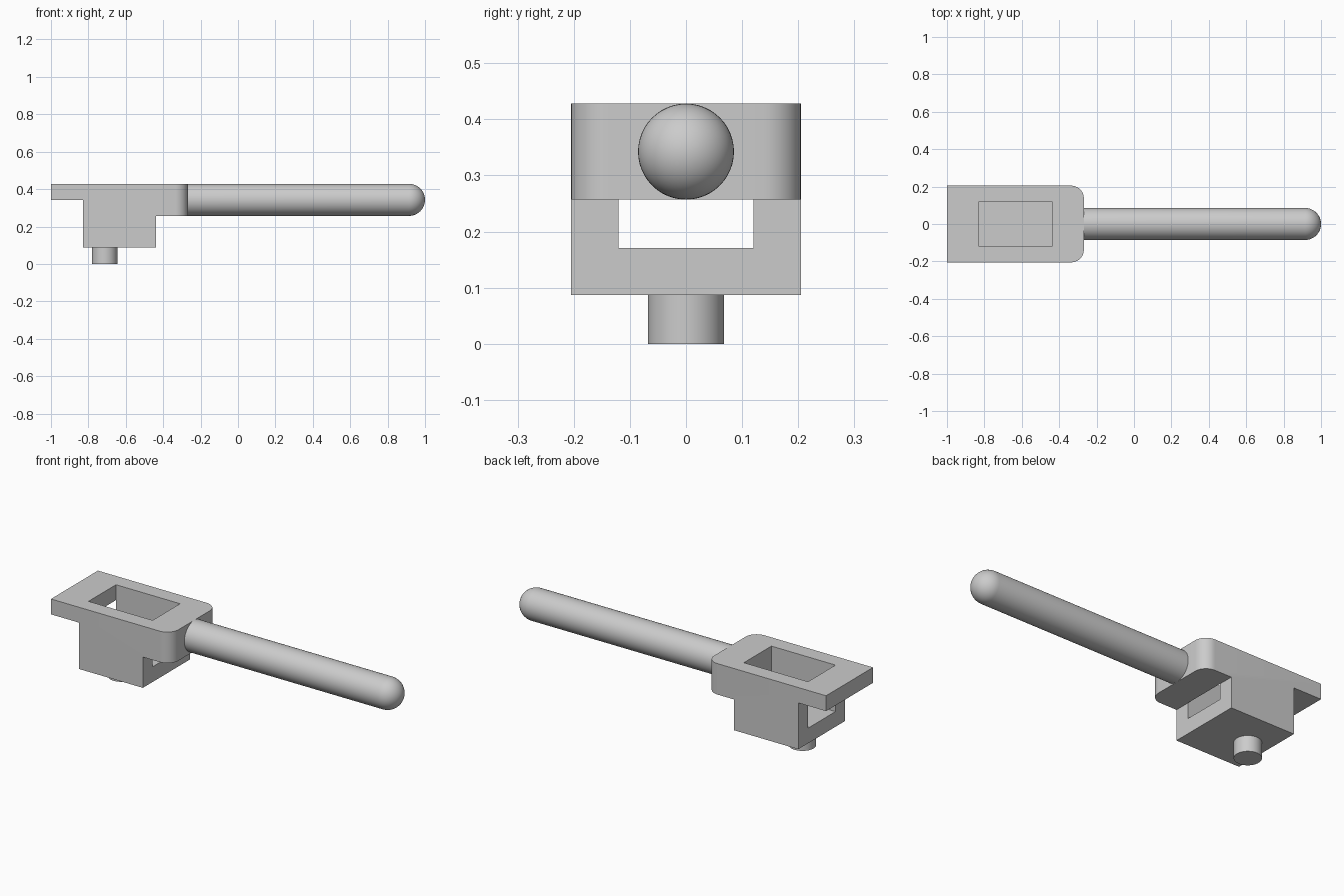
import bpy, bmesh, math
from mathutils import Matrix

if "Cube" in bpy.data.objects:
    bpy.data.objects.remove(bpy.data.objects["Cube"], do_unlink=True)

grey = bpy.data.materials.new("plain_grey")
grey.use_nodes = True
GREY = (0.6, 0.6, 0.6, 1)
grey.diffuse_color = GREY
grey.node_tree.nodes["Principled BSDF"].inputs["Base Color"].default_value = GREY

# Shared dimensions
TOP, STEP, LEDGE, FLOOR, BASE = 0.428, 0.343, 0.257, 0.171, 0.087
REAR, BODY_A, BODY_B, NOSE = -1.0, -0.83, -0.438, -0.268
HALF = 0.205
ROD_R = 0.0855


def make_object(name, bm):
    bmesh.ops.recalc_face_normals(bm, faces=bm.faces)
    mesh = bpy.data.meshes.new(name)
    bm.to_mesh(mesh)
    bm.free()
    mesh.materials.append(grey)
    obj = bpy.data.objects.new(name, mesh)
    bpy.context.collection.objects.link(obj)
    return obj


def smooth(obj):
    bpy.ops.object.select_all(action="DESELECT")
    obj.select_set(True)
    bpy.context.view_layer.objects.active = obj
    bpy.ops.object.shade_smooth_by_angle(angle=math.radians(35))


def extrude_profile(points, half):
    """Extrude an x-z outline along y, centred on y = 0."""
    bm = bmesh.new()
    face = bm.faces.new([bm.verts.new((x, -half, z)) for x, z in points])
    out = bmesh.ops.extrude_face_region(bm, geom=[face])
    for v in out["geom"]:
        if isinstance(v, bmesh.types.BMVert):
            v.co.y = half
    return bm


# Stepped bracket with two rounded nose corners
bm = extrude_profile([(REAR, TOP), (REAR, STEP), (BODY_A, STEP), (BODY_A, BASE),
                      (BODY_B, BASE), (BODY_B, LEDGE), (NOSE, LEDGE), (NOSE, TOP)], HALF)
corners = [e for e in bm.edges
           if all(abs(v.co.x - NOSE) < 1e-4 for v in e.verts)
           and abs(e.verts[0].co.y - e.verts[1].co.y) < 1e-4]
bmesh.ops.bevel(bm, geom=corners, offset=0.068, segments=10, profile=0.5, affect="EDGES")
bracket = make_object("bracket", bm)

# Channel open at the top and at both ends of the body
cutter = make_object("channel_cutter", extrude_profile(
    [(BODY_A, FLOOR), (BODY_B, FLOOR), (BODY_B, TOP + 0.2), (BODY_A, TOP + 0.2)], 0.12))
cutter.hide_render = True
cut = bracket.modifiers.new("channel", "BOOLEAN")
cut.operation, cut.solver, cut.object = "DIFFERENCE", "EXACT", cutter
bpy.context.view_layer.objects.active = bracket
bpy.ops.object.modifier_apply(modifier=cut.name)
bpy.data.objects.remove(cutter, do_unlink=True)
smooth(bracket)

# Round rod with a domed tip, lathed about the x axis
bm = bmesh.new()
tip = 1.0 - ROD_R
profile = [(NOSE, 0), (NOSE, ROD_R)]
profile += [(tip + ROD_R * math.sin(a), ROD_R * math.cos(a))
            for a in (math.pi / 2 * i / 12 for i in range(13))]
verts = [bm.verts.new((x, 0, r)) for x, r in profile]
edges = [bm.edges.new(pair) for pair in zip(verts, verts[1:])]
bmesh.ops.spin(bm, geom=verts + edges, cent=(0, 0, 0), axis=(1, 0, 0),
               angle=math.tau, steps=48, use_duplicate=False)
bmesh.ops.remove_doubles(bm, verts=bm.verts, dist=1e-4)
bmesh.ops.translate(bm, verts=bm.verts, vec=(0, 0, TOP - ROD_R))
smooth(make_object("handle_rod", bm))

# Short peg under the body
bm = bmesh.new()
bmesh.ops.create_cone(bm, cap_ends=True, segments=48, radius1=0.068, radius2=0.068,
                      depth=BASE, matrix=Matrix.Translation((-0.713, 0, BASE / 2)))
smooth(make_object("peg", bm))
